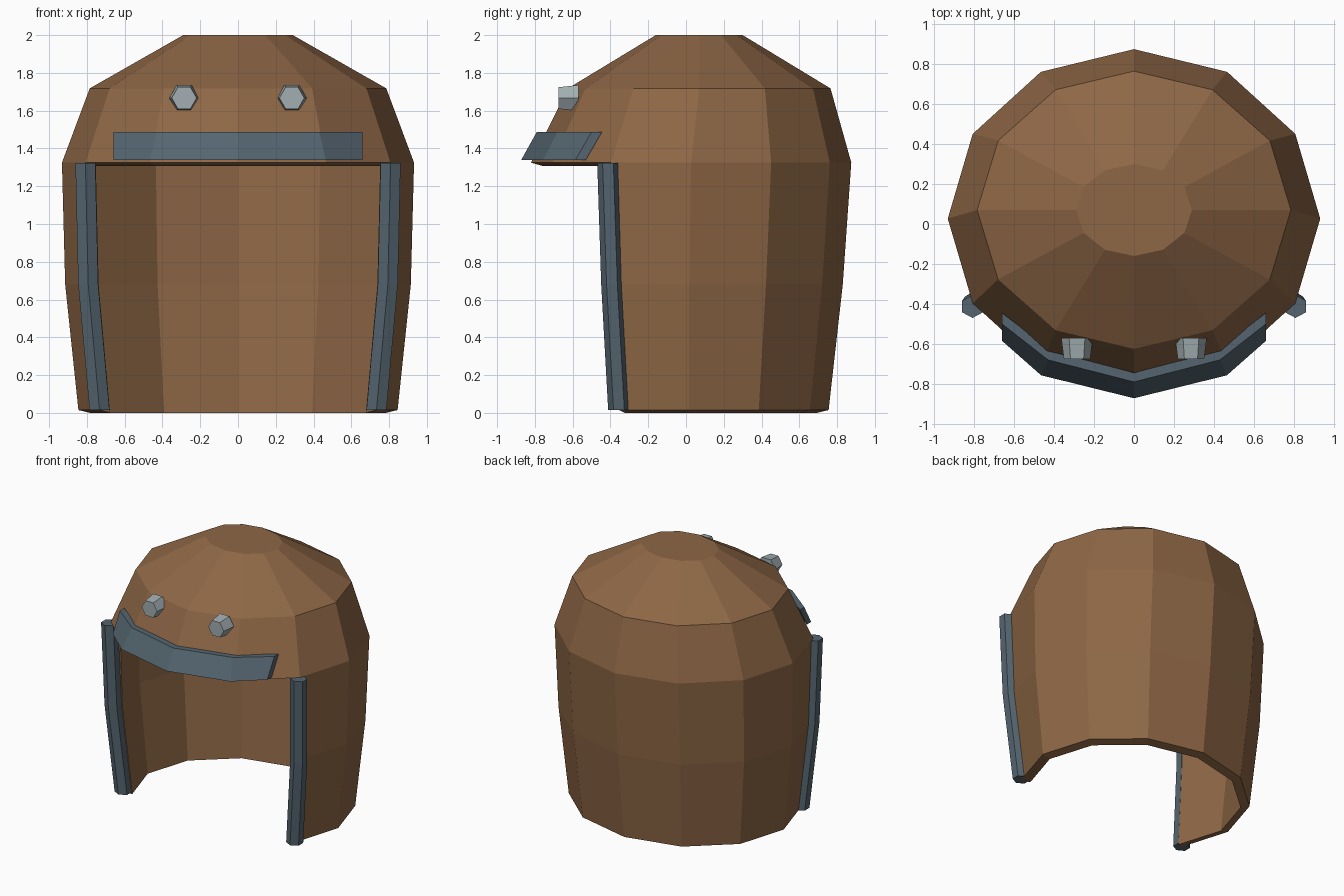
import bpy, bmesh
from math import sin, cos, radians

if "Cube" in bpy.data.objects:
    bpy.data.objects.remove(bpy.data.objects["Cube"])


def material(name, rgb):
    m = bpy.data.materials.new(name)
    m.diffuse_color = (*rgb, 1)
    m.use_nodes = True
    m.node_tree.nodes["Principled BSDF"].inputs["Base Color"].default_value = m.diffuse_color
    return m


brown = material("brown", (0.27, 0.135, 0.06))
slate = material("slate", (0.09, 0.13, 0.16))
steel = material("steel", (0.36, 0.42, 0.44))


def build(name, verts, faces, mat, mirror=False):
    me = bpy.data.meshes.new(name)
    me.from_pydata(verts, [], faces)
    bm = bmesh.new()
    bm.from_mesh(me)
    bmesh.ops.recalc_face_normals(bm, faces=bm.faces)
    bm.to_mesh(me)
    bm.free()
    me.materials.append(mat)
    ob = bpy.data.objects.new(name, me)
    bpy.context.collection.objects.link(ob)
    if mirror:
        ob.modifiers.new("Mirror", 'MIRROR').use_mirror_merge = False
    return ob


def loft(name, rings, mat, mirror=False):
    """Skin equal-length closed sections and cap both ends."""
    n = len(rings[0])
    verts = [p for r in rings for p in r]
    faces = [(k * n + i, k * n + (i + 1) % n, (k + 1) * n + (i + 1) % n, (k + 1) * n + i)
             for k in range(len(rings) - 1) for i in range(n)]
    faces += [tuple(range(n)), tuple(range(len(verts) - n, len(verts)))]
    return build(name, verts, faces, mat, mirror)


# Helmet shell: 12-sided rings (z, x radius, y radius, y centre), front opening left out
N = 12
outer = [(0.015, 0.845, 0.74, 0.015), (0.68, 0.915, 0.813, 0.017), (1.325, 0.932, 0.848, 0.027),
         (1.718, 0.785, 0.695, 0.07), (2.0, 0.29, 0.23, 0.07)]
inner = [(z - dz, rx - t, ry - t, cy) for (z, rx, ry, cy), dz, t in
         zip(outer, (0.015, 0, 0.018, 0.03, 0.065), (0.063, 0.063, 0.063, 0.06, 0.02))]
verts = [(rx * cos(radians(30 * i)), cy + ry * sin(radians(30 * i)), z)
         for z, rx, ry, cy in outer + inner for i in range(N)]
skin = [(k * N + i, k * N + (i + 1) % N, (k + 1) * N + (i + 1) % N, (k + 1) * N + i)
        for k in range(4) for i in range(N) if k > 1 or not 7 <= i <= 10]
skin.append(tuple(range(4 * N, 5 * N)))
off = len(outer) * N
edges = {(f[j], f[(j + 1) % len(f)]) for f in skin for j in range(len(f))}
rim = [(b, a, a + off, b + off) for a, b in edges if (b, a) not in edges]
lining = [tuple(v + off for v in reversed(f)) for f in skin]
# drop the unused front vertices
faces = skin + lining + rim
used = sorted({v for f in faces for v in f})
remap = {v: i for i, v in enumerate(used)}
build("helmet_shell", [verts[v] for v in used], [tuple(remap[v] for v in f) for f in faces], brown)

# Hexagonal trim along both sides of the face opening
path = [(0.733, -0.355, 0.015), (0.793, -0.392, 0.68), (0.808, -0.413, 1.323)]
loft("side_trim", [[(x + 0.061 * cos(radians(30 + 60 * i)), y + 0.057 * sin(radians(30 + 60 * i)), z)
                    for i in range(6)] for x, y, z in path], slate, True)

# Slanted brow band (x at bottom, x at top, bottom y, top y)
half = [(0.66, 0.66, -0.585, -0.50), (0.465, 0.43, -0.757, -0.68), (0, 0, -0.872, -0.79)]
band = [(-a, -b, c, d) for a, b, c, d in half] + [h for h in reversed(half[:2])]
loft("brow_band", [[(xb, yb, 1.34), (xt, yt, 1.487), (xt * k, yt + g, 1.487), (xb * k, yb + g, 1.34)]
                   for xb, xt, yb, yt in band
                   for k, g in [(1, 0.055) if abs(xb) > 0.6 else (0.97, 0.045)]], slate)

# Hexagonal brow studs
loft("brow_stud", [[(0.285 + r * cos(radians(60 * i)), y, 1.667 + r * sin(radians(60 * i)))
                    for i in range(6)] for y, r in ((-0.675, 0.066), (-0.57, 0.079))], steel, True)
